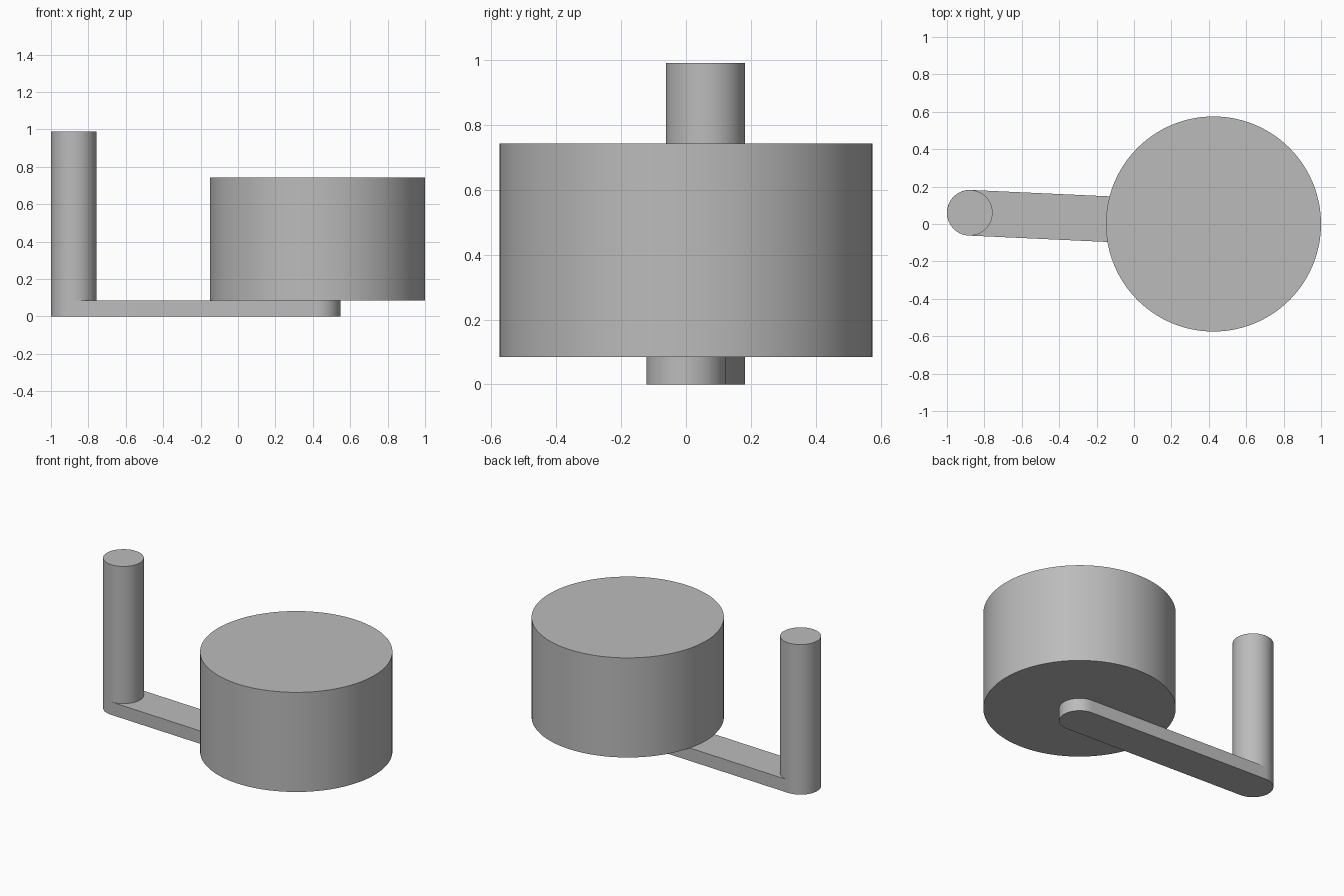
import bpy
import bmesh
from math import pi, cos, sin, atan2
from mathutils import Vector

cube = bpy.data.objects.get("Cube")
if cube:
    bpy.data.objects.remove(cube, do_unlink=True)

grey = bpy.data.materials.new("plain grey")
grey.use_nodes = True
colour = (0.5, 0.5, 0.5, 1)
grey.diffuse_color = colour
grey.node_tree.nodes["Principled BSDF"].inputs["Base Color"].default_value = colour

PIVOT = Vector((0.425, 0.0))     # drum centre
GRIP = Vector((-0.878, 0.06))    # handle centre
ROD_RADIUS = 0.122


def arc(centre, radius, start, sweep, steps):
    """Points on an arc, both ends included."""
    return [centre + radius * Vector((cos(a), sin(a)))
            for a in (start + sweep * i / steps for i in range(steps + 1))]


def prism(name, outline, bottom, top):
    """Extrude a flat outline upwards, with smooth sides and crisp rims."""
    bm = bmesh.new()
    base = bm.faces.new([bm.verts.new((p.x, p.y, bottom)) for p in outline])
    out = bmesh.ops.extrude_face_region(bm, geom=[base], use_keep_orig=True)
    moved = [v for v in out["geom"] if isinstance(v, bmesh.types.BMVert)]
    bmesh.ops.translate(bm, verts=moved, vec=(0, 0, top - bottom))
    bmesh.ops.recalc_face_normals(bm, faces=bm.faces)
    mesh = bpy.data.meshes.new(name)
    bm.to_mesh(mesh)
    bm.free()
    mesh.materials.append(grey)
    obj = bpy.data.objects.new(name, mesh)
    bpy.context.collection.objects.link(obj)
    bpy.ops.object.select_all(action='DESELECT')
    obj.select_set(True)
    bpy.context.view_layer.objects.active = obj
    bpy.ops.object.shade_smooth_by_angle(angle=pi / 6)
    return obj


# Drum and upright handle
prism("drum", arc(PIVOT, 0.575, 0, 2 * pi, 96)[:-1], 0.085, 0.742)
prism("handle", arc(GRIP, ROD_RADIUS, 0, 2 * pi, 64)[:-1], 0.082, 0.99)

# Crank arm with rounded ends, running from the handle to the drum centre
along = PIVOT - GRIP
heading = atan2(along.y, along.x)
arm = (arc(PIVOT, ROD_RADIUS, heading - pi / 2, pi, 32)
       + arc(GRIP, ROD_RADIUS, heading + pi / 2, pi, 32))
prism("crank_arm", arm, 0.0, 0.085)
